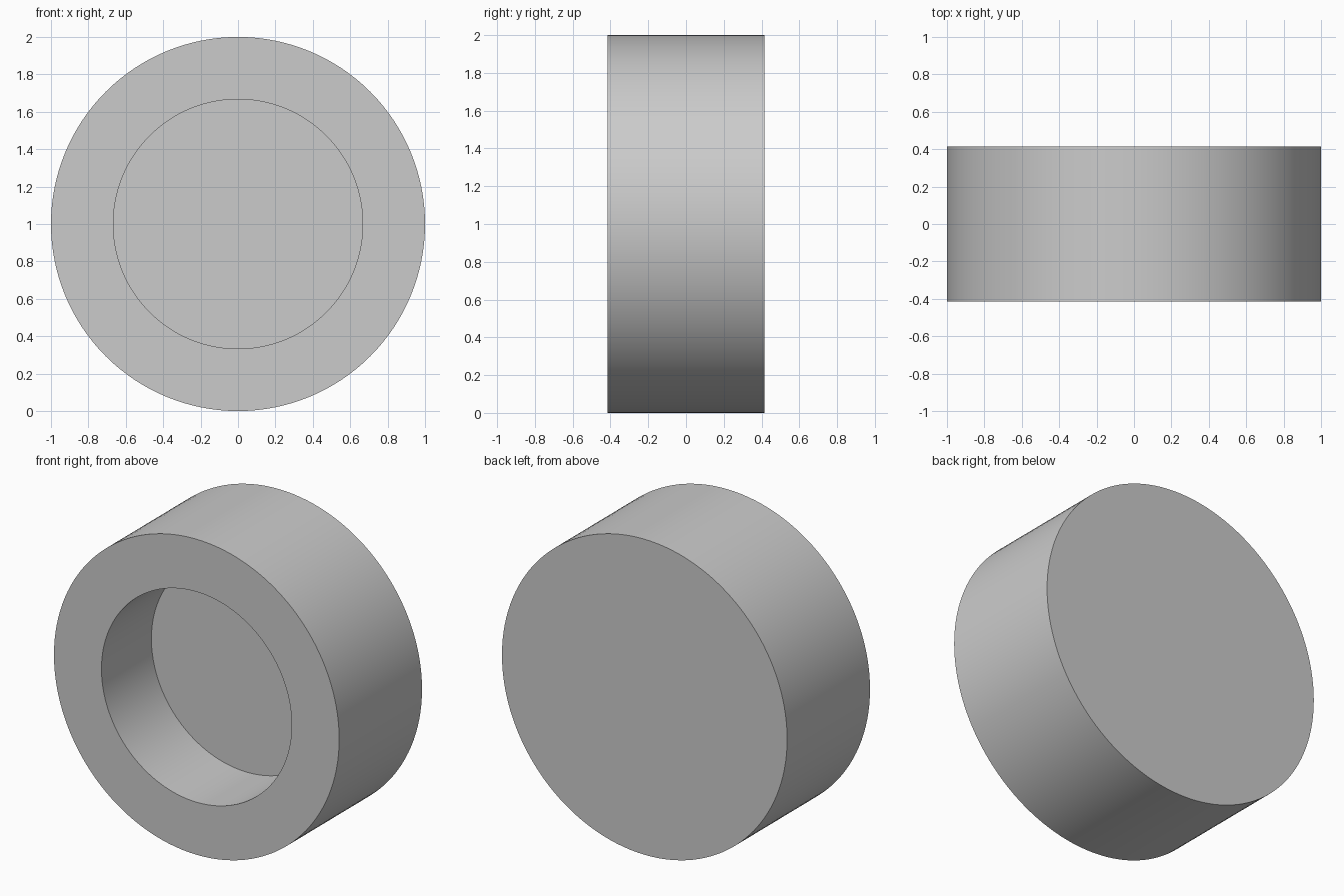
import bpy
import bmesh
import math
from mathutils import Matrix, Vector

cube = bpy.data.objects.get("Cube")
if cube:
    bpy.data.objects.remove(cube, do_unlink=True)

OUTER, INNER = 1.0, 0.667
HALF, DEPTH = 0.415, 0.5
SIDES = 128

grey = bpy.data.materials.new("light grey")
grey.use_nodes = True
colour = (0.6, 0.6, 0.6, 1)
grey.diffuse_color = colour
grey.node_tree.nodes["Principled BSDF"].inputs["Base Color"].default_value = colour

# Solid round body lying along y
bm = bmesh.new()
turn = Matrix.Translation((0, 0, OUTER)) @ Matrix.Rotation(math.pi / 2, 4, "X")
bmesh.ops.create_cone(bm, cap_ends=True, segments=SIDES, radius1=OUTER,
                      radius2=OUTER, depth=2 * HALF, matrix=turn)

# Inset the front cap to form the rim, then push it in as a flat-bottomed recess
bm.normal_update()
front = min(bm.faces, key=lambda f: f.calc_center_median().y)
bmesh.ops.inset_region(bm, faces=[front], thickness=OUTER - INNER, use_even_offset=True)
floor = bmesh.ops.extrude_discrete_faces(bm, faces=[front])["faces"][0]
bmesh.ops.translate(bm, verts=floor.verts, vec=Vector((0, DEPTH, 0)))
bmesh.ops.recalc_face_normals(bm, faces=bm.faces)

mesh = bpy.data.meshes.new("recessed_cap")
bm.to_mesh(mesh)
bm.free()
mesh.materials.append(grey)
cap = bpy.data.objects.new("recessed_cap", mesh)
bpy.context.collection.objects.link(cap)

# Smooth round walls with crisp rims
bpy.ops.object.select_all(action="DESELECT")
cap.select_set(True)
bpy.context.view_layer.objects.active = cap
bpy.ops.object.shade_smooth_by_angle(angle=math.radians(30))
